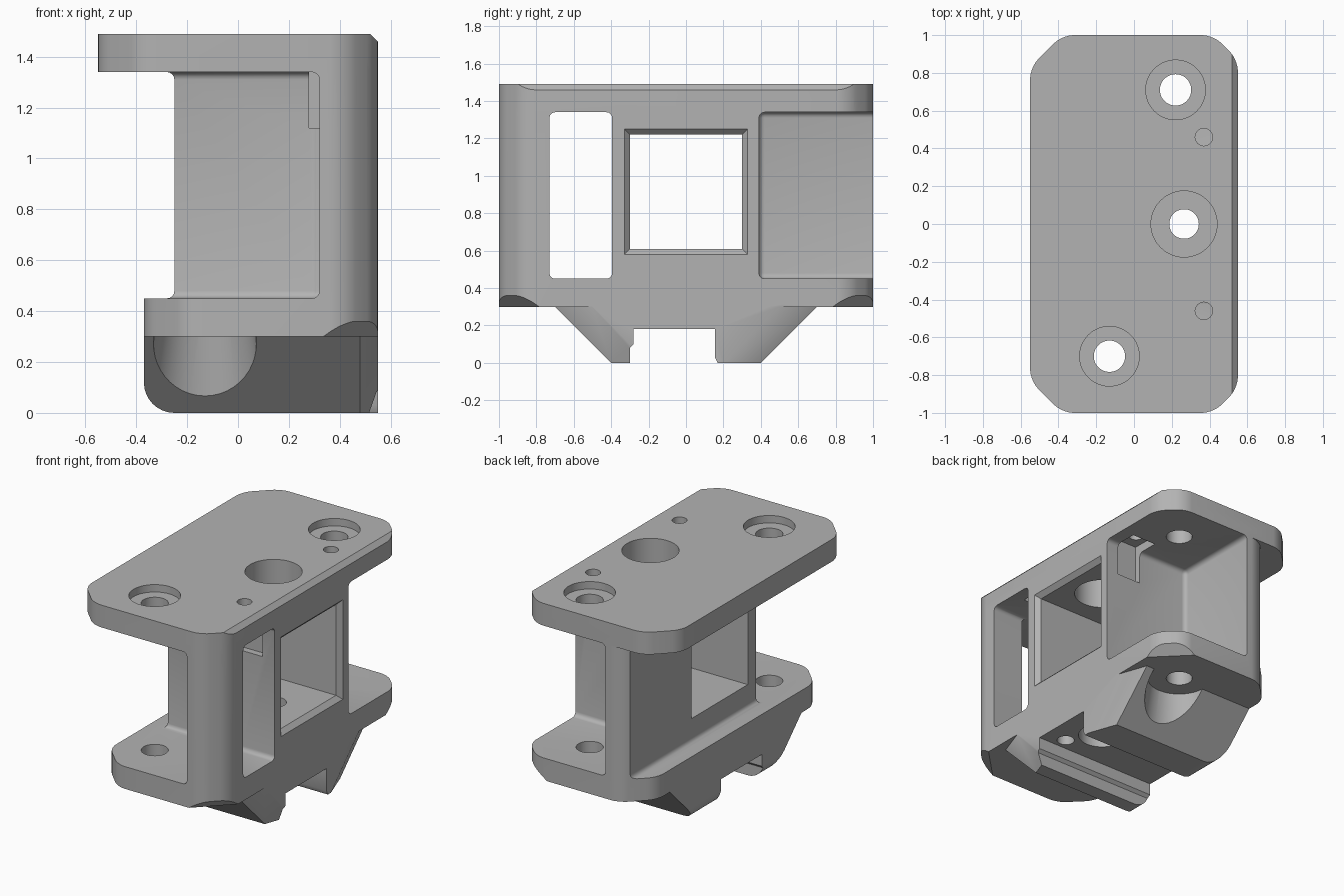
import bpy, bmesh, math
from mathutils import Vector

if "Cube" in bpy.data.objects:
    bpy.data.objects.remove(bpy.data.objects["Cube"])

grey = bpy.data.materials.new("plain grey")
grey.diffuse_color = (0.45, 0.45, 0.45, 1)
grey.use_nodes = True
grey.node_tree.nodes["Principled BSDF"].inputs["Base Color"].default_value = grey.diffuse_color


def finish(bm, name):
    bmesh.ops.recalc_face_normals(bm, faces=bm.faces)
    me = bpy.data.meshes.new(name)
    bm.to_mesh(me)
    bm.free()
    me.materials.append(grey)
    ob = bpy.data.objects.new(name, me)
    bpy.context.collection.objects.link(ob)
    return ob


def prism(name, pts, axis, lo, hi, rounding=0):
    put = {'x': lambda a, b, h: (h, a, b),
           'y': lambda a, b, h: (a, h, b),
           'z': lambda a, b, h: (a, b, h)}[axis]
    bm = bmesh.new()
    low = [bm.verts.new(put(a, b, lo)) for a, b in pts]
    high = [bm.verts.new(put(a, b, hi)) for a, b in pts]
    n = len(pts)
    bm.faces.new(low)
    bm.faces.new(high)
    sides = []
    for i in range(n):
        j = (i + 1) % n
        bm.faces.new((low[i], low[j], high[j], high[i]))
        sides.append(bm.edges.get((low[i], high[i])))
    bmesh.ops.recalc_face_normals(bm, faces=bm.faces)
    if rounding:
        bmesh.ops.bevel(bm, geom=sides, offset=rounding, segments=5,
                        profile=0.5, affect='EDGES')
    return finish(bm, name)


def box(x0, x1, y0, y1, z0, z1, r=0):
    bm = bmesh.new()
    bmesh.ops.create_cube(bm, size=1)
    for v in bm.verts:
        v.co = Vector((x1 if v.co.x > 0 else x0, y1 if v.co.y > 0 else y0,
                       z1 if v.co.z > 0 else z0))
    if r:
        bmesh.ops.bevel(bm, geom=list(bm.edges), offset=r, segments=4,
                        profile=0.5, affect='EDGES')
    return finish(bm, "cutter")


def cone(x, y, z0, z1, r0, r1=None):
    bm = bmesh.new()
    bmesh.ops.create_cone(bm, cap_ends=True, segments=48, radius1=r0,
                          radius2=r0 if r1 is None else r1, depth=z1 - z0)
    bmesh.ops.translate(bm, verts=bm.verts, vec=(x, y, (z0 + z1) / 2))
    return finish(bm, "cutter")


def combine(ob, other, op='DIFFERENCE'):
    m = ob.modifiers.new("combine", 'BOOLEAN')
    m.operation, m.object, m.solver = op, other, 'EXACT'
    bpy.context.view_layer.objects.active = ob
    bpy.ops.object.modifier_apply(modifier=m.name)
    bpy.data.objects.remove(other, do_unlink=True)


def slice_off(ob, co, no):
    bm = bmesh.new()
    bm.from_mesh(ob.data)
    cut = bmesh.ops.bisect_plane(bm, geom=bm.verts[:] + bm.edges[:] + bm.faces[:],
                                 plane_co=co, plane_no=no, clear_outer=True)
    edges = [e for e in cut['geom_cut'] if isinstance(e, bmesh.types.BMEdge)]
    bmesh.ops.holes_fill(bm, edges=edges)
    bmesh.ops.recalc_face_normals(bm, faces=bm.faces)
    bm.to_mesh(ob.data)
    bm.free()


def outline(x0, x1, cl=0.17, cr=0.13):
    return [(x0 + cl, -1), (x1 - cr, -1), (x1, -1 + cr), (x1, 1 - cr),
            (x1 - cr, 1), (x0 + cl, 1), (x0, 1 - cl), (x0, -1 + cl)]


# Lower plate and upright core, cut from one prism
body = prism("bracket_body", outline(-0.37, 0.55), 'z', 0.30, 1.40, 0.06)
for s in (-1, 1):
    slice_off(body, (0.485, s * 0.935, 0.36), (1, s, -1.414))
combine(body, box(-1, -0.25, -1.3, 1.3, 0.45, 1.34, 0.03))      # open left side
combine(body, box(-1, 0.32, -1.3, -0.39, 0.45, 1.34, 0.03))     # front pocket
combine(body, box(-0.10, 1, 0.39, 1.3, 0.45, 1.34, 0.03))       # back pocket
combine(body, box(0.1, 1, -0.73, -0.395, 0.45, 1.34, 0.03))     # side window
combine(body, box(-1, 1, -0.30, 0.30, 0.61, 1.22))              # central tunnel

# Chamfered rim of the tunnel
bm = bmesh.new()
bmesh.ops.create_cube(bm, size=1)
for v in bm.verts:
    h = 0.36 if v.co.x > 0 else 0.30
    v.co = Vector((0.58 if v.co.x > 0 else 0.52, math.copysign(h, v.co.y),
                   0.915 + math.copysign(h + 0.005, v.co.z)))
combine(body, finish(bm, "cutter"))

# Upper plate with a bevelled right edge
top = prism("top_plate", outline(-0.55, 0.55), 'z', 1.34, 1.49, 0.06)
slice_off(top, (0.52, 0, 1.49), (1, 0, 1))
combine(body, top, 'UNION')

# Rail clamp below the lower plate
profile = [(-0.70, 0.35), (-0.70, 0.30), (-0.40, 0), (-0.30, 0), (-0.30, 0.08),
           (-0.28, 0.10), (-0.28, 0.18), (0.155, 0.18), (0.155, 0.03),
           (0.17, 0), (0.40, 0), (0.70, 0.30), (0.70, 0.35)]
rail = prism("rail_clamp", profile, 'x', -0.37, 0.55)
for s in (-1, 1):
    slice_off(rail, (0.48, s * 0.40, 0), (0.14, s * 0.0495, -0.0495))
arc = [(-0.25 - 0.12 * math.sin(a), 0.12 - 0.12 * math.cos(a))
       for a in [i * math.pi / 16 for i in range(9)]]
combine(rail, prism("cutter", arc + [(-0.5, 0.12), (-0.5, -0.1), (-0.25, -0.1)],
                    'y', -1, 1))

# Screw positions: scoops in the rail, then the plate holes
screws = [(0.22, 0.71), (-0.13, -0.70)]
for x, y in screws:
    combine(rail, cone(x, y, -0.05, 0.30, 0.25, 0.20))
combine(body, rail, 'UNION')
for x, y in screws:
    combine(body, cone(x, y, 0.2, 1.6, 0.083))
    combine(body, cone(x, y, 1.44, 1.6, 0.158))

# Central bore and small pin holes with nut slots
combine(body, cone(0.265, 0, 1.1, 1.6, 0.175))
combine(body, cone(0.265, 0, 0.1, 0.8, 0.078))
combine(body, cone(0.265, 0, 0.1, 0.30, 0.15))
combine(body, cone(0.40, -0.20, 0.1, 0.30, 0.055))
for s in (-1, 1):
    combine(body, cone(0.37, s * 0.46, 1.2, 1.6, 0.046))
    y0, y1 = sorted((s * 0.35, s * 0.54))
    combine(body, box(0.28, 0.46, y0, y1, 1.12, 1.40))

bpy.ops.object.select_all(action='DESELECT')
body.select_set(True)
bpy.context.view_layer.objects.active = body
bpy.ops.object.shade_smooth_by_angle(angle=math.radians(30))
